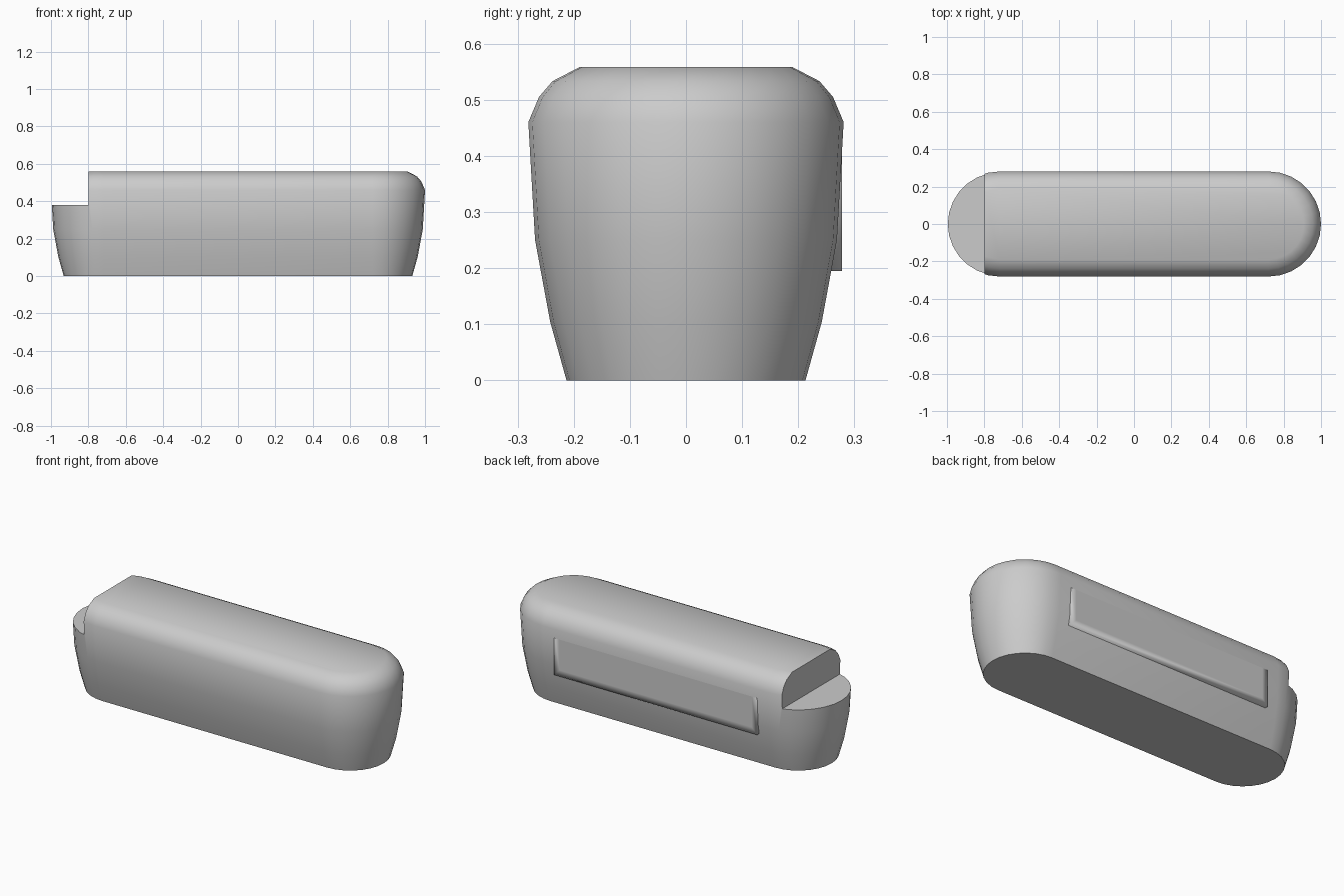
import bpy, bmesh
from math import sin, cos, pi, radians

if "Cube" in bpy.data.objects:
    bpy.data.objects.remove(bpy.data.objects["Cube"])

ARC_X = 0.719      # centre of each rounded end
SEG = 14           # sides per rounded end
PROFILE = [(0.213, 0), (0.242, 0.104), (0.269, 0.25), (0.281, 0.46),
           (0.262, 0.505), (0.238, 0.533), (0.19, 0.558)]


def add_object(name, bm):
    bmesh.ops.recalc_face_normals(bm, faces=bm.faces)
    mesh = bpy.data.meshes.new(name)
    bm.to_mesh(mesh)
    bm.free()
    obj = bpy.data.objects.new(name, mesh)
    bpy.context.collection.objects.link(obj)
    return obj


def box(name, lo, hi, inset=0):
    bm = bmesh.new()
    bmesh.ops.create_cube(bm, size=1)
    for v in bm.verts:
        v.co = [(a + b) / 2 + c * (b - a) for a, b, c in zip(lo, hi, v.co)]
    if inset:
        bm.normal_update()
        back = [f for f in bm.faces if f.normal.y > 0.9]
        bmesh.ops.inset_region(bm, faces=back, thickness=inset)
    return add_object(name, bm)


def stadium(r):
    pts = []
    for side in (1, -1):
        for i in range(SEG + 1):
            a = -pi / 2 + pi * i / SEG
            pts.append((side * (ARC_X + r * cos(a)), side * r * sin(a)))
    return pts


# Rounded body: stadium rings stacked along the profile
bm = bmesh.new()
rings = [[bm.verts.new((x, y, z)) for x, y in stadium(r)] for r, z in PROFILE]
for low, high in zip(rings, rings[1:]):
    n = len(low)
    for i in range(n):
        j = (i + 1) % n
        bm.faces.new((low[i], low[j], high[j], high[i]))
bm.faces.new(rings[0][::-1])
bm.faces.new(rings[-1])
body = add_object("body", bm)

# Step cut at the left end
cutter = box("step_cutter", (-1.3, -0.5, 0.38), (-0.8, 0.5, 0.8))
cutter.hide_render = True
cut = body.modifiers.new("step", 'BOOLEAN')
cut.operation = 'DIFFERENCE'
cut.solver = 'EXACT'
cut.object = cutter
bpy.context.view_layer.objects.active = body
body.select_set(True)
bpy.ops.object.modifier_apply(modifier=cut.name)
bpy.data.objects.remove(cutter)
bpy.ops.object.shade_smooth_by_angle(angle=radians(40))

# Raised panel on the back, with softly shaded border
panel = box("back_panel", (-0.65, 0.22, 0.195), (0.65, 0.278, 0.45), inset=0.05)
for f in panel.data.polygons:
    f.use_smooth = True
